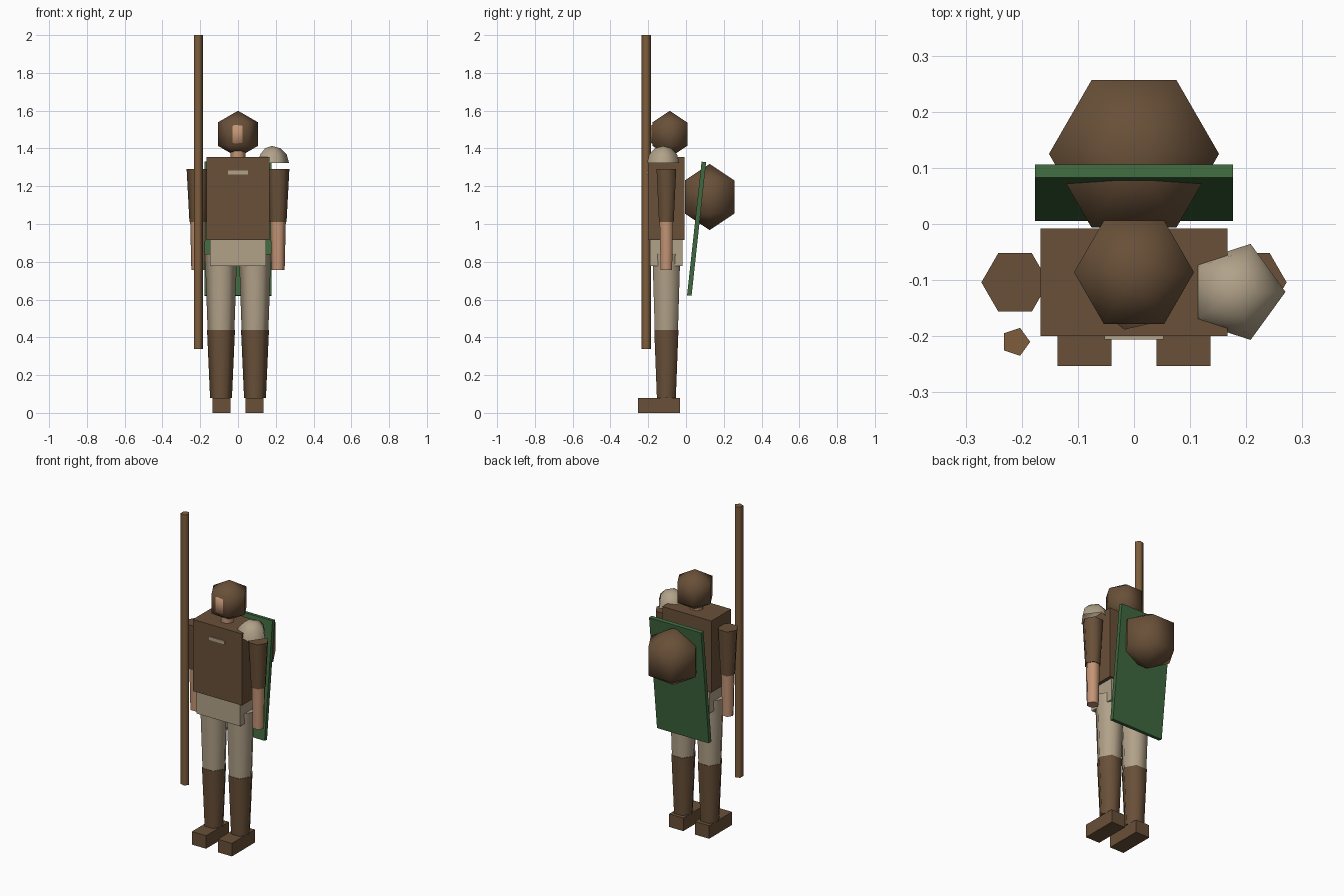
import bpy, bmesh, math
from mathutils import Matrix

cube = bpy.data.objects.get("Cube")
if cube:
    bpy.data.objects.remove(cube, do_unlink=True)


def material(name, rgb):
    m = bpy.data.materials.new(name)
    m.use_nodes = True
    color = (*rgb, 1)
    m.diffuse_color = color
    m.node_tree.nodes["Principled BSDF"].inputs["Base Color"].default_value = color
    return m


leather = material("brown leather", (0.14, 0.08, 0.04))
linen = material("tan linen", (0.44, 0.36, 0.25))
skin = material("skin", (0.55, 0.3, 0.18))
wood = material("staff wood", (0.21, 0.11, 0.045))
green = material("green paint", (0.05, 0.14, 0.05))


def finish(name, bm, mat, location, smooth=False, tilt=0):
    bmesh.ops.recalc_face_normals(bm, faces=bm.faces[:])
    mesh = bpy.data.meshes.new(name)
    bm.to_mesh(mesh)
    bm.free()
    mesh.materials.append(mat)
    ob = bpy.data.objects.new(name, mesh)
    bpy.context.collection.objects.link(ob)
    ob.location = location
    ob.rotation_euler.x = tilt
    if smooth:
        bpy.ops.object.select_all(action='DESELECT')
        ob.select_set(True)
        bpy.context.view_layer.objects.active = ob
        bpy.ops.object.shade_smooth_by_angle(angle=math.radians(75))
    return ob


def box(name, mat, location, size, tilt=0):
    bm = bmesh.new()
    bmesh.ops.create_cube(bm, size=1, matrix=Matrix.Diagonal((*size, 1)))
    return finish(name, bm, mat, location, tilt=tilt)


def prism(name, mat, x, y, z0, z1, r0, r1, sides=6):
    """Tapered limb with its first corner toward +x."""
    bm = bmesh.new()
    rings = []
    for z, r in ((z0, r0), (z1, r1)):
        angles = [math.tau * i / sides for i in range(sides)]
        rings.append([bm.verts.new((r * math.cos(a), r * math.sin(a), z)) for a in angles])
        bm.faces.new(rings[-1])
    for i in range(sides):
        j = (i + 1) % sides
        bm.faces.new((rings[0][i], rings[0][j], rings[1][j], rings[1][i]))
    return finish(name, bm, mat, (x, y, 0), smooth=True)


def ball(name, mat, location, radius, sides, rings, half=False):
    bm = bmesh.new()
    bmesh.ops.create_uvsphere(bm, u_segments=sides, v_segments=rings, radius=radius)
    # Turn the first corner toward +x
    v = max(bm.verts, key=lambda p: p.co.xy.length)
    turn = Matrix.Rotation(-math.atan2(v.co.y, v.co.x), 4, 'Z')
    bmesh.ops.transform(bm, matrix=turn, verts=bm.verts[:])
    if half:
        low = [p for p in bm.verts if p.co.z < -0.001]
        bmesh.ops.delete(bm, geom=low, context='VERTS')
    return finish(name, bm, mat, location, smooth=True)


# Limbs
AXIS = -0.104
for side, s in (("left", 1), ("right", -1)):
    box(side + "_foot", leather, (0.088 * s, -0.142, 0.04), (0.096, 0.223, 0.08))
    prism(side + "_boot", leather, 0.09 * s, AXIS, 0.08, 0.44, 0.058, 0.074)
    prism(side + "_thigh", linen, 0.09 * s, AXIS, 0.44, 0.84, 0.071, 0.085)
    prism(side + "_forearm", skin, 0.212 * s, AXIS, 0.757, 1.01, 0.035, 0.041)
    prism(side + "_sleeve", leather, 0.212 * s, AXIS, 1.01, 1.29, 0.045, 0.06)

# Body
box("hips", linen, (0, AXIS, 0.848), (0.295, 0.172, 0.14))
box("tunic", leather, (0, AXIS, 1.135), (0.334, 0.192, 0.44))
box("chest_clasp", linen, (0, -0.2, 1.272), (0.105, 0.012, 0.02))
prism("neck", skin, 0, AXIS, 1.34, 1.44, 0.04, 0.04)

# Head and hood
ball("face", skin, (0, -0.113, 1.475), 0.089, 7, 3)
ball("hood", leather, (0, -0.086, 1.476), 0.1235, 6, 3)

# Equipment
ball("left_shoulder_guard", linen, (0.18, -0.121, 1.323), 0.09, 5, 6, half=True)
ball("back_pack", leather, (0, 0.125, 1.143), 0.175, 6, 3)
box("shield", green, (0, 0.056, 0.975), (0.353, 0.024, 0.712), tilt=-math.radians(6.2))
prism("staff", wood, -0.211, -0.21, 0.337, 2.0, 0.026, 0.026, sides=5)
